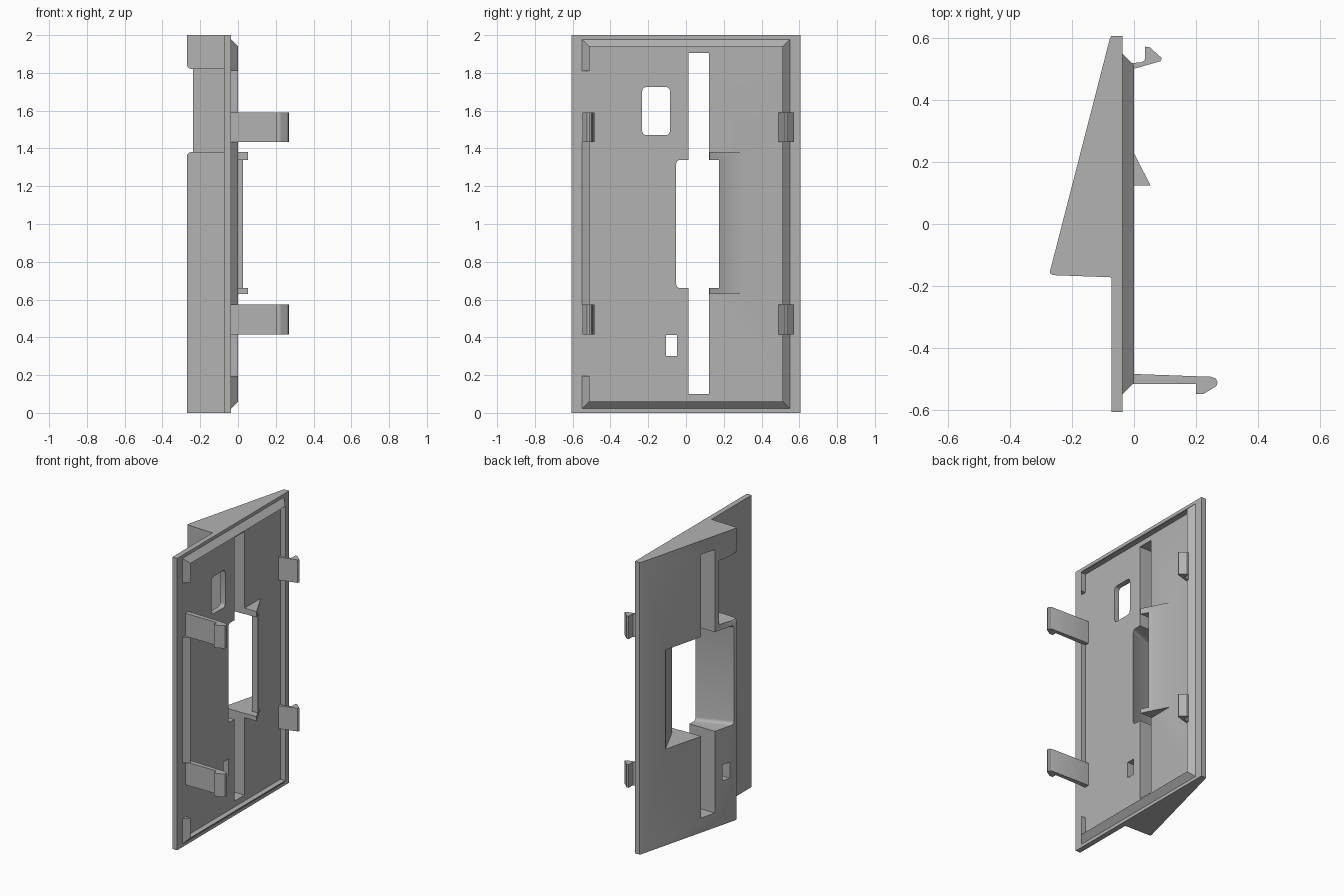
import bpy, bmesh, math

if "Cube" in bpy.data.objects:
    bpy.data.objects.remove(bpy.data.objects["Cube"], do_unlink=True)

grey = bpy.data.materials.new("plain_grey")
grey.use_nodes = True
colour = (0.45, 0.45, 0.45, 1)
grey.diffuse_color = colour
grey.node_tree.nodes["Principled BSDF"].inputs["Base Color"].default_value = colour


def finish(name, bm):
    bmesh.ops.recalc_face_normals(bm, faces=bm.faces)
    mesh = bpy.data.meshes.new(name)
    bm.to_mesh(mesh)
    bm.free()
    mesh.materials.append(grey)
    obj = bpy.data.objects.new(name, mesh)
    bpy.context.collection.objects.link(obj)
    return obj


def prism(name, points, axis, low, high, soften=None):
    """Extrude a 2D profile along one axis between two positions."""
    place = {"x": lambda p, t: (t, p[0], p[1]),
             "y": lambda p, t: (p[0], t, p[1]),
             "z": lambda p, t: (p[0], p[1], t)}[axis]
    bm = bmesh.new()
    ends = [[bm.verts.new(place(p, t)) for p in points] for t in (low, high)]
    for ring in ends:
        bm.faces.new(ring)
    n = len(points)
    for i in range(n):
        j = (i + 1) % n
        bm.faces.new((ends[0][i], ends[0][j], ends[1][j], ends[1][i]))
    bmesh.ops.recalc_face_normals(bm, faces=bm.faces)
    if soften:
        edges = [e for e in bm.edges if soften(*[v.co for v in e.verts])]
        bmesh.ops.bevel(bm, geom=edges, offset=0.022, segments=4,
                        profile=0.5, affect="EDGES")
    return finish(name, bm)


def rect(a0, a1, b0, b1):
    return [(a0, b0), (a1, b0), (a1, b1), (a0, b1)]


def combine(target, tool, operation="DIFFERENCE"):
    """Apply a boolean and discard the tool."""
    mod = target.modifiers.new("combine", "BOOLEAN")
    mod.operation = operation
    mod.solver = "EXACT"
    mod.object = tool
    tool.hide_render = True
    bpy.context.view_layer.update()
    graph = bpy.context.evaluated_depsgraph_get()
    mesh = bpy.data.meshes.new_from_object(target.evaluated_get(graph))
    target.modifiers.clear()
    target.data = mesh
    bpy.data.objects.remove(tool, do_unlink=True)


FLOOR, OUTER = -0.037, -0.073

# Plate with the sloping outer wedge
plate = prism("wedge_plate", [
    (FLOOR, 0.607), (OUTER, 0.607), (-0.078, 0.598), (-0.271, -0.152),
    (-0.270, -0.160), (-0.263, -0.165), (OUTER, -0.172),
    (OUTER, -0.607), (FLOOR, -0.607)], "z", 0, 2)

# Inner ramp beside the central opening
combine(plate, prism("ramp", [(-0.06, 0.345), (0.053, 0.125), (-0.06, 0.125)],
                     "z", 0.63, 1.38), "UNION")

# Long slot
combine(plate, prism("slot_cutter", rect(0.014, 0.122, 0.1, 1.905), "x", -0.5, 0.2))

# Central opening, flared to the outside
combine(plate, prism("opening_cutter", [
    (0.1, 0.175), (-0.018, 0.175), (-0.173, 0.5), (-0.4, 0.5),
    (-0.4, -0.138), (-0.26, -0.138), (FLOOR, -0.052), (0.1, -0.052)],
    "z", 0.66, 1.34,
    lambda a, b: a.y < 0 and b.y < 0 and abs(a.z - b.z) < 0.01))

# Notch through the ridge, with rounded lips
lower = [(-0.074, 1.38), (-0.250, 1.38), (-0.262, 1.376), (-0.270, 1.366),
         (-0.272, 1.355), (-0.4, 1.355)]
upper = [(-0.4, 1.85), (-0.272, 1.85), (-0.269, 1.836), (-0.260, 1.825),
         (-0.245, 1.82), (-0.074, 1.82)]
combine(plate, prism("notch_cutter", lower + upper, "y", -0.3, -0.02))

# Two small windows, the larger with rounded corners
combine(plate, prism("window_cutter", rect(-0.232, -0.085, 1.47, 1.725), "x", -0.5, 0.2,
                     lambda a, b: abs(a.x - b.x) > 0.1))
combine(plate, prism("small_window_cutter", rect(-0.105, -0.048, 0.302, 0.412),
                     "x", -0.5, 0.2))

# Raised rim with a sloping outer side
bm = bmesh.new()
loops = []
for x, half_y, inset in ((FLOOR - 0.002, 0.552, 0.02), (0, 0.512, 0.06),
                         (FLOOR - 0.002, 0.512, 0.06)):
    loops.append([bm.verts.new((x, y, z))
                  for y, z in rect(-half_y, half_y, inset, 2 - inset)])
for k in range(3):
    a, b = loops[k], loops[(k + 1) % 3]
    for i in range(4):
        j = (i + 1) % 4
        bm.faces.new((a[i], a[j], b[j], b[i]))
rim = finish("rim", bm)
for low, high in ((0.195, 0.575), (1.435, 1.81)):
    combine(rim, prism("gap_cutter", rect(-0.1, 0.1, -0.6, -0.45), "z", low, high))

# Long hooks on one side and short hooks on the other
long_hook = [(-0.045, -0.484), (0.0, -0.484), (0.25, -0.493), (0.264, -0.499),
             (0.27, -0.511), (0.266, -0.523), (0.225, -0.548), (0.2, -0.548),
             (0.2, -0.517), (-0.045, -0.517)]
short_hook = [(-0.045, 0.486), (0.0, 0.501), (0.085, 0.525), (0.09, 0.535),
              (0.05, 0.571), (0.036, 0.572), (0.036, 0.535), (0.033, 0.527),
              (0.022, 0.521), (-0.045, 0.518)]
hooks = []
for place, low, high in (("lower", 0.415, 0.573), ("upper", 1.433, 1.59)):
    hooks.append(prism(place + "_long_hook", long_hook, "z", low, high))
    hooks.append(prism(place + "_short_hook", short_hook, "z", low, high))

# Smooth the rounded edges only
bpy.ops.object.select_all(action="DESELECT")
for obj in [plate, rim] + hooks:
    obj.select_set(True)
    bpy.context.view_layer.objects.active = obj
bpy.ops.object.shade_smooth_by_angle(angle=math.radians(30))
